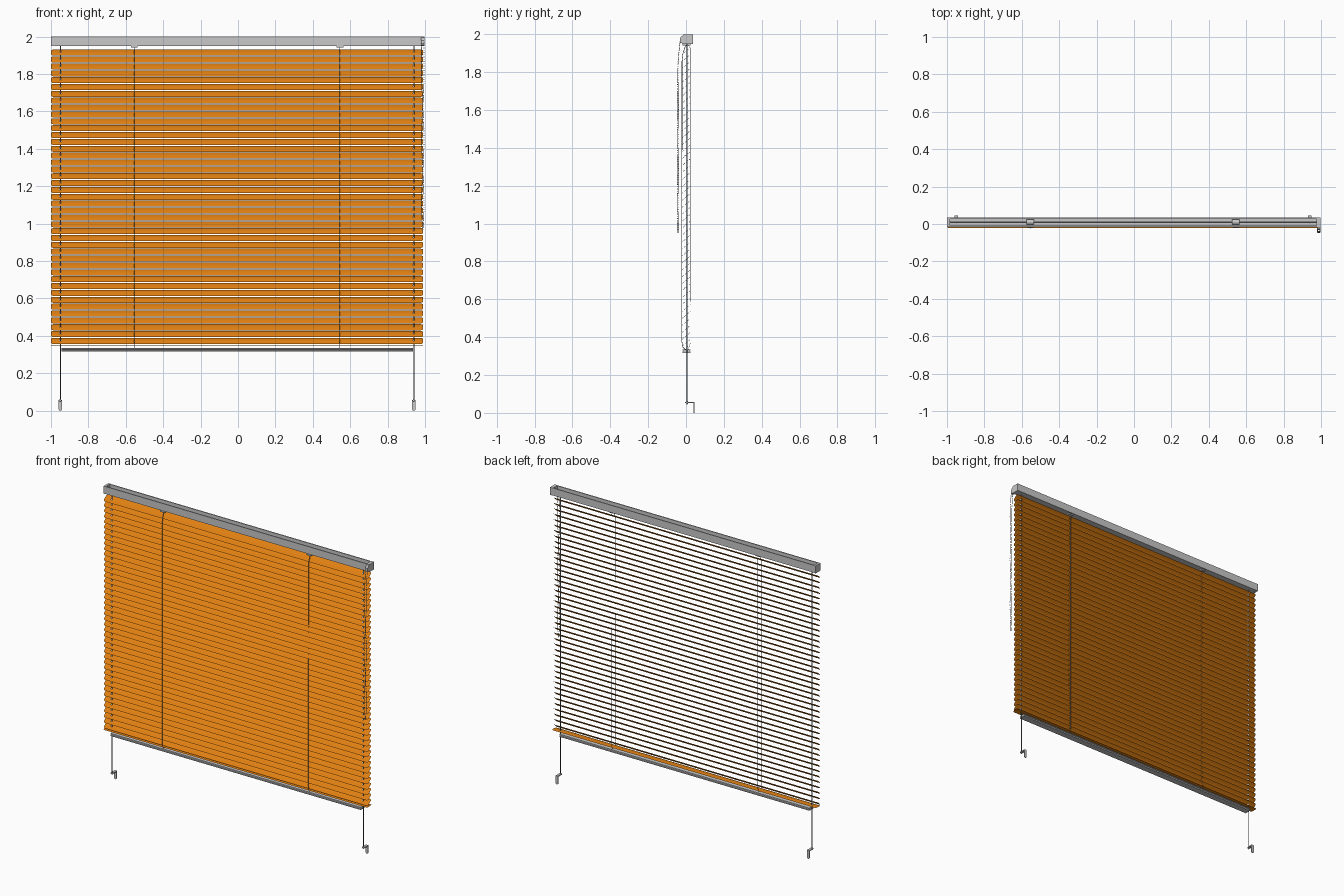
import bpy, bmesh, math
from mathutils import Vector, Matrix

if "Cube" in bpy.data.objects:
    bpy.data.objects.remove(bpy.data.objects["Cube"])

CX = -0.005                     # centre of the slats (control side makes the right end longer)
PITCH, COUNT, TOP = 0.0367, 43, 1.914
TILT = math.radians(40)
HALF = 0.025                    # half slat width
SLAT_Y = 0.003


def material(name, rgb):
    m = bpy.data.materials.new(name)
    m.diffuse_color = (*rgb, 1)
    m.use_nodes = True
    m.node_tree.nodes["Principled BSDF"].inputs["Base Color"].default_value = m.diffuse_color
    return m


ORANGE = material("orange slat", (0.75, 0.215, 0.006))
GREY = material("light grey metal", (0.58, 0.58, 0.58))
CORD = material("grey cord", (0.27, 0.29, 0.32))
CHAIN = material("chain grey", (0.40, 0.41, 0.43))


def finish(name, bm, mat, smooth=False):
    me = bpy.data.meshes.new(name)
    bm.to_mesh(me)
    bm.free()
    ob = bpy.data.objects.new(name, me)
    bpy.context.collection.objects.link(ob)
    me.materials.append(mat)
    if smooth:
        for p in me.polygons:
            p.use_smooth = True
    return ob


def add_box(bm, x0, x1, y0, y1, z0, z1):
    m = Matrix.Translation(((x0 + x1) / 2, (y0 + y1) / 2, (z0 + z1) / 2))
    bmesh.ops.create_cube(bm, size=1, matrix=m @ Matrix.Diagonal((x1 - x0, y1 - y0, z1 - z0, 1)))


def extrude_x(bm, profile, x0, x1):
    """Extrude a closed (y, z) outline along x."""
    f = bm.faces.new([bm.verts.new((x0, y, z)) for y, z in profile])
    r = bmesh.ops.extrude_face_region(bm, geom=[f])
    vs = [v for v in r["geom"] if isinstance(v, bmesh.types.BMVert)]
    bmesh.ops.translate(bm, verts=vs, vec=(x1 - x0, 0, 0))
    bmesh.ops.recalc_face_normals(bm, faces=bm.faces)


def add_rod(bm, a, b, r, seg=8):
    a, b = Vector(a), Vector(b)
    d = b - a
    m = Matrix.Translation((a + b) / 2) @ d.to_track_quat('Z', 'Y').to_matrix().to_4x4()
    bmesh.ops.create_cone(bm, cap_ends=True, segments=seg, radius1=r, radius2=r, depth=d.length, matrix=m)


def add_path(bm, pts, r, seg=6):
    for a, b in zip(pts, pts[1:]):
        add_rod(bm, a, b, r, seg)


def add_slat(bm, z, tilt):
    """Thin crowned sheet with rounded corners and slots for the guide wires."""
    x0, x1, rad = -1.0, 0.99, 0.012
    ends = [0, 0.002, 0.006, rad]
    slots = [CX + s * 0.945 + d for s in (-1, 1) for d in (-0.005, 0.005)]
    xs = sorted([x0 + e for e in ends] + [x1 - e for e in ends] + slots)
    vs = [-1, -0.6, -0.14, 0.14, 0.6, 1]
    rows = []
    for x in xs:
        e = min(x - x0, x1 - x, rad)
        h = HALF - rad + math.sqrt(max(rad ** 2 - (rad - e) ** 2, 0))
        row = []
        for v in vs:
            w, c = v * h, 0.003 * (1 - (v * h / HALF) ** 2)
            row.append(bm.verts.new((x, SLAT_Y + w * math.cos(tilt) - c * math.sin(tilt),
                                     z + w * math.sin(tilt) + c * math.cos(tilt))))
        rows.append(row)
    for i in range(len(xs) - 1):
        slot = any(abs((xs[i] + xs[i + 1]) / 2 - (CX + s * 0.945)) < 0.001 for s in (-1, 1))
        for j in range(5):
            if not (slot and j == 2):
                bm.faces.new((rows[i][j], rows[i + 1][j], rows[i + 1][j + 1], rows[i][j + 1]))


# Tilted slats, plus the flat one resting at the bottom
zs = [TOP - i * PITCH for i in range(COUNT)]
bm = bmesh.new()
for z in zs:
    add_slat(bm, z, TILT)
finish("slats", bm, ORANGE, True)
bm = bmesh.new()
add_slat(bm, 0.349, math.radians(3))
finish("bottom_slat", bm, ORANGE, True)

# Head rail: open channel with rolled-in lips
t, ya, yb = 0.002, -0.015, 0.035
bm = bmesh.new()
extrude_x(bm, [(ya, 1.95), (yb, 1.95), (yb, 2.0), (yb - .007, 2.0), (yb - .007, 2.0 - t), (yb - t, 2.0 - t),
               (yb - t, 1.95 + t), (ya + t, 1.95 + t), (ya + t, 2.0 - t), (ya + .007, 2.0 - t),
               (ya + .007, 2.0), (ya, 2.0)], -0.99, 0.98)
finish("head_rail", bm, GREY)

# End caps and the chain drive housing
bm = bmesh.new()
add_box(bm, -1.0, -0.985, ya - .001, yb + .001, 1.949, 2.0)
add_box(bm, 0.975, 0.998, ya - .001, yb + .001, 1.949, 2.0)
finish("end_caps", bm, GREY)
bm = bmesh.new()
extrude_x(bm, [(-0.014, 1.952), (-0.014, 1.995), (-0.024, 1.99), (-0.032, 1.98), (-0.033, 1.955)], 0.979, 0.996)
finish("chain_housing", bm, GREY)

# Tilt rod and cord drums inside the rail
bm = bmesh.new()
add_rod(bm, (-0.985, 0.01, 1.972), (0.975, 0.01, 1.972), 0.004, 6)
for s in (-1, 1):
    add_rod(bm, (CX + s * .55 - .02, .01, 1.972), (CX + s * .55 + .02, .01, 1.972), 0.014, 12)
finish("tilt_rod", bm, GREY)

# Cord outlets under the rail
bm = bmesh.new()
for s in (-1, 1):
    x = CX + s * 0.55
    add_box(bm, x - 0.018, x + 0.018, -0.019, 0.025, 1.942, 1.951)
finish("cord_outlets", bm, GREY)

# Bottom rail: profile with a groove front and back
bm = bmesh.new()
half = [(-0.018, 0.317), (-0.018, 0.323), (-0.014, 0.324), (-0.014, 0.328), (-0.018, 0.329), (-0.018, 0.335)]
extrude_x(bm, half + [(2 * SLAT_Y - y, z) for y, z in reversed(half)], CX - 0.94, CX + 0.94)
finish("bottom_rail", bm, GREY)

# Ladder cords: front and back strings with a rung under each slat
bm = bmesh.new()
for s in (-1, 1):
    x = CX + s * 0.55
    add_path(bm, [(x, 0.003, 1.945), (x, -0.006, 1.93), (x, -0.016, 1.9), (x, -0.021, 1.86), (x, -0.0215, 1.1),
                  (x, -0.0215, 0.375), (x, -0.018, 0.35), (x, -0.008, 0.338), (x, 0.0, 0.335)], 0.0015)
    add_path(bm, [(x, 0.01, 1.945), (x, 0.022, 1.93), (x, 0.0235, 0.37), (x, 0.012, 0.335)], 0.0009)
    for z in zs:
        add_rod(bm, (x, -0.0215, z - 0.021), (x, 0.0235, z + 0.0165), 0.0006, 4)
finish("ladder_cords", bm, CORD)

# Side guide wires
bm = bmesh.new()
for s in (-1, 1):
    x = CX + s * 0.945
    add_rod(bm, (x, SLAT_Y + 0.002, 0.045), (x, SLAT_Y + 0.002, 1.955), 0.0024)
finish("guide_wires", bm, CORD, True)

# Floor brackets: wall plate, arm and wire clamp
bm = bmesh.new()
for s in (-1, 1):
    x = CX + s * 0.945
    add_box(bm, x - 0.009, x + 0.009, 0.040, 0.045, 0.006, 0.058)
    add_rod(bm, (x, 0.040, 0.009), (x, 0.045, 0.009), 0.009, 16)
    add_box(bm, x - 0.009, x + 0.009, 0.004, 0.045, 0.052, 0.058)
    add_rod(bm, (x, 0.005, 0.052), (x, 0.005, 0.058), 0.009, 16)
    add_rod(bm, (x, 0.005, 0.046), (x, 0.005, 0.062), 0.0045, 12)
finish("floor_brackets", bm, GREY)

# Beaded operating chain: two gently twisting strands joined at the bottom
bm = bmesh.new()
for s in (-1, 1):
    last = None
    for i in range(86):
        z = 1.975 - i * 0.012
        u = max(0, min(1, (1.975 - z) / 0.18))
        y = -0.030 - 0.013 * math.sin(u * math.pi / 2)
        k = 0.0065 if i < 82 else 0.0065 * (85 - i) / 4
        a = max(0, i - 15) * 0.11
        p = Vector((0.988 + s * k * math.cos(a), y + s * 0.003 * math.sin(a), z))
        bmesh.ops.create_icosphere(bm, subdivisions=1, radius=0.0028, matrix=Matrix.Translation(p))
        if last:
            add_rod(bm, last, p, 0.001, 4)
        last = p
finish("bead_chain", bm, CHAIN, True)
